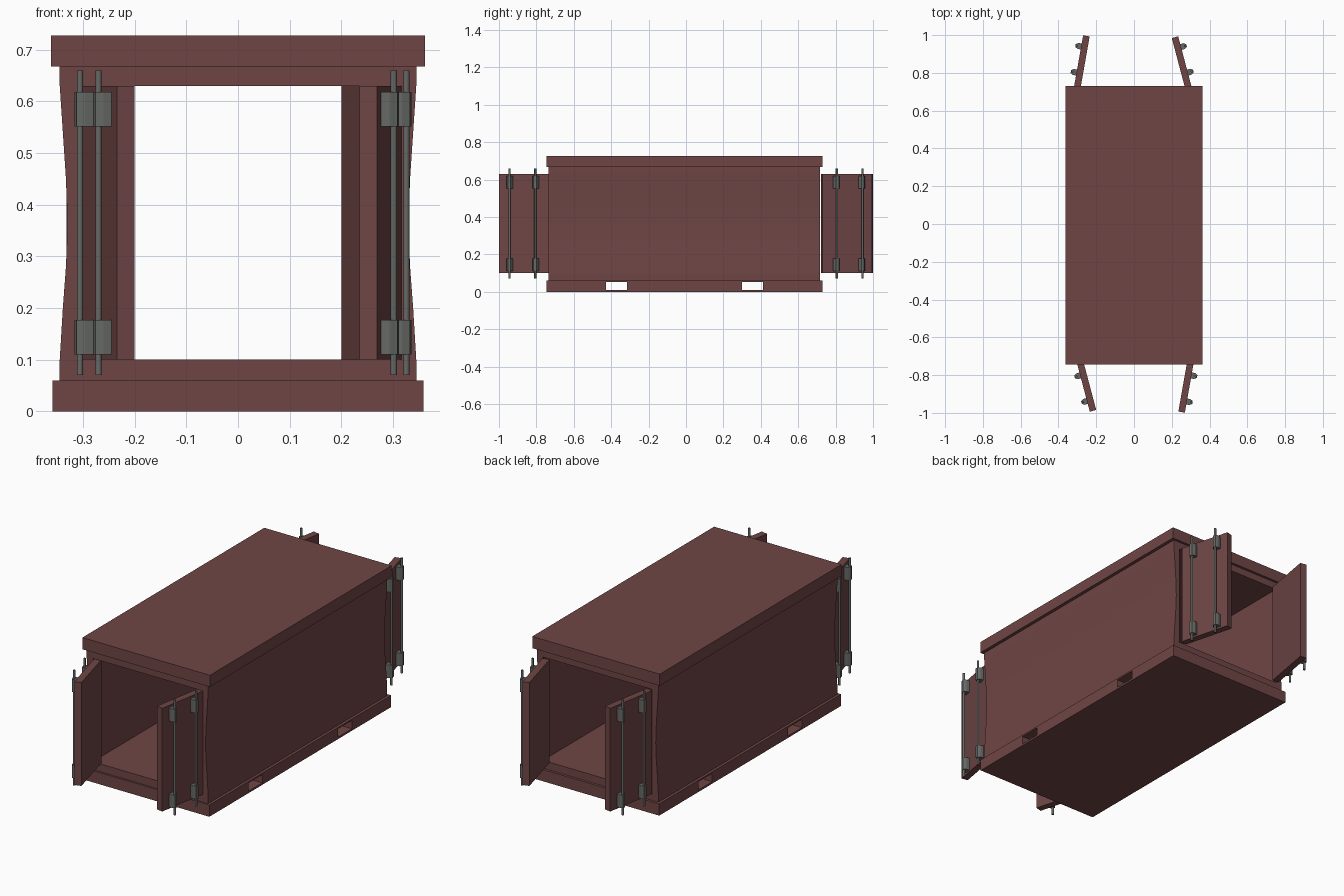
import bpy, bmesh, math
from mathutils import Vector, Matrix

if "Cube" in bpy.data.objects:
    bpy.data.objects.remove(bpy.data.objects["Cube"])


def material(name, rgb):
    m = bpy.data.materials.new(name)
    m.diffuse_color = (*rgb, 1)
    m.use_nodes = True
    m.node_tree.nodes["Principled BSDF"].inputs["Base Color"].default_value = m.diffuse_color
    return m


PAINT = material("maroon_paint", (0.16, 0.06, 0.06))
STEEL = material("dark_steel", (0.13, 0.14, 0.13))


def prism(name, pts, axis, mat, smooth=False):
    """Extrude a planar outline of 3D points along a vector."""
    bm = bmesh.new()
    face = bm.faces.new([bm.verts.new(p) for p in pts])
    new = bmesh.ops.extrude_face_region(bm, geom=[face])["geom"]
    bmesh.ops.translate(bm, vec=axis, verts=[v for v in new if isinstance(v, bmesh.types.BMVert)])
    bmesh.ops.recalc_face_normals(bm, faces=bm.faces)
    me = bpy.data.meshes.new(name)
    bm.to_mesh(me)
    bm.free()
    ob = bpy.data.objects.new(name, me)
    bpy.context.collection.objects.link(ob)
    me.materials.append(mat)
    if smooth:
        activate(ob)
        bpy.ops.object.shade_smooth_by_angle(angle=math.radians(50))
    return ob


def activate(ob):
    bpy.ops.object.select_all(action='DESELECT')
    ob.select_set(True)
    bpy.context.view_layer.objects.active = ob


def box(name, x, y, z, mat=PAINT):
    pts = [(x[0], y[0], z[0]), (x[1], y[0], z[0]), (x[1], y[1], z[0]), (x[0], y[1], z[0])]
    return prism(name, pts, Vector((0, 0, z[1] - z[0])), mat)


def cut(ob, cutter):
    mod = ob.modifiers.new("cut", 'BOOLEAN')
    mod.operation, mod.solver, mod.object = 'DIFFERENCE', 'EXACT', cutter
    activate(ob)
    bpy.ops.object.modifier_apply(modifier=mod.name)
    bpy.data.objects.remove(cutter)


# Roof slab and base with two through fork pockets
box("roof", (-0.362, 0.362), (-0.745, 0.73), (0.667, 0.727))
base = box("base", (-0.359, 0.359), (-0.745, 0.73), (0, 0.06))
for y0 in (-0.427, 0.30):
    cut(base, box("pocket_cutter", (-0.5, 0.5), (y0, y0 + 0.112), (0.01, 0.052)))

# Body tube with gently pinched side walls
side = [(0.345, 0.06), (0.345, 0.10), (0.339, 0.20), (0.333, 0.28), (0.330, 0.36),
        (0.333, 0.45), (0.339, 0.54), (0.345, 0.63), (0.345, 0.667)]
outline = side + [(-x, z) for x, z in reversed(side)]
body = prism("body", [(x, -0.735, z) for x, z in outline], Vector((0, 1.452, 0)), PAINT)
cut(body, box("interior_cutter", (-0.31, 0.31), (-1, 1), (0.10, 0.63)))


def door(name, hinge, tip, turn):
    """Half-open door with two lock rods, each held by two clamps."""
    p, q = turn @ Vector((*hinge, 0)), turn @ Vector((*tip, 0))
    u = (q - p).normalized()
    n = Vector((u.y, -u.x, 0))
    if n.x * p.x < 0:
        n = -n
    length = (q - p).length

    def at(a, b, z):
        return p + u * a + n * b + Vector((0, 0, z))

    t = 0.0175
    prism(name, [at(a, b, 0.10) for a, b in ((0, -t), (length, -t), (length, t), (0, t))],
          Vector((0, 0, 0.53)), PAINT)
    for i, a in enumerate((0.075, 0.215)):
        ring = [at(a + 0.006 * math.cos(k * math.tau / 12), 0.0395 + 0.006 * math.sin(k * math.tau / 12), 0.07)
                for k in range(12)]
        prism(f"{name}_lock_rod_{i}", ring, Vector((0, 0, 0.59)), STEEL, smooth=True)
        # chamfered clamp blocks
        for j, z in enumerate((0.11, 0.551)):
            prof = ((-0.016, t - 0.002), (0.016, t - 0.002), (0.016, 0.034),
                    (0.008, 0.048), (-0.008, 0.048), (-0.016, 0.034))
            prism(f"{name}_clamp_{i}_{j}", [at(a + s, b, z) for s, b in prof],
                  Vector((0, 0, 0.067)), STEEL)


# The back doors are the front pair turned half a circle
for end, angle in (("front", 0), ("back", math.pi)):
    turn = Matrix.Rotation(angle, 3, 'Z')
    door(f"{end}_door_a", (-0.287, -0.725), (-0.217, -0.989), turn)
    door(f"{end}_door_b", (0.300, -0.725), (0.252, -0.996), turn)
